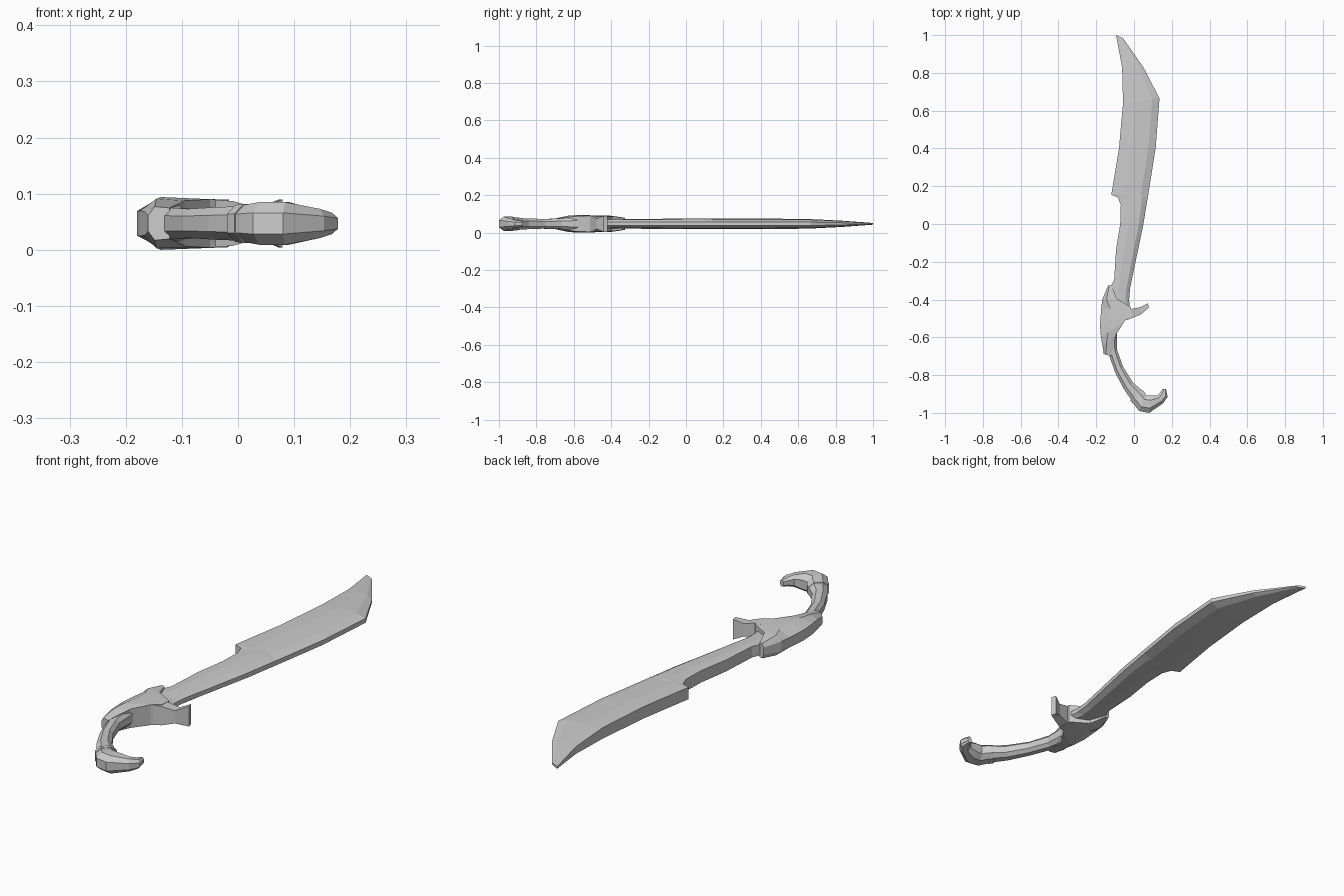
import bpy, bmesh

ZC = 0.047  # mid-plane height of the flat-lying sword


def loft(name, section, stations):
    """Loft a mirrored section through stations (left x,y, right x,y, half thickness)."""
    bm = bmesh.new()
    rings = []
    loop = section + [(t, -h) for t, h in reversed(section)]
    for lx, ly, rx, ry, half in stations:
        rings.append([bm.verts.new((lx + (rx - lx) * t, ly + (ry - ly) * t, ZC + h * half))
                      for t, h in loop])
    n = len(loop)
    for a, b in zip(rings, rings[1:]):
        for i in range(n):
            j = (i + 1) % n
            bm.faces.new((a[i], a[j], b[j], b[i]))
    bm.faces.new(rings[0])
    bm.faces.new(rings[-1])
    bmesh.ops.recalc_face_normals(bm, faces=bm.faces)
    mesh = bpy.data.meshes.new(name)
    bm.to_mesh(mesh)
    bm.free()
    obj = bpy.data.objects.new(name, mesh)
    bpy.context.collection.objects.link(obj)
    return obj


# Blade: thick flat spine on the left, bevelled cutting edge on the right
loft("blade", [(0, 0.9), (0.35, 1), (0.8, 0.85), (1, 0.35)], [
    (-0.10, -0.43, -0.022, -0.45, 0.024),
    (-0.122, -0.33, -0.026, -0.40, 0.025),
    (-0.105, -0.295, -0.02, -0.335, 0.026),
    (-0.095, -0.135, 0.022, -0.135, 0.027),
    (-0.073, 0.0, 0.05, 0.0, 0.028),
    (-0.07, 0.10, 0.066, 0.10, 0.028),
    (-0.085, 0.14, 0.073, 0.14, 0.028),
    (-0.12, 0.155, 0.076, 0.158, 0.028),
    (-0.08, 0.395, 0.115, 0.405, 0.028),
    (-0.058, 0.64, 0.135, 0.665, 0.026),
    (-0.063, 0.83, 0.05, 0.83, 0.017),
    (-0.095, 1.0, -0.058, 0.983, 0.005)])

# Guard: bevelled along its outer curve, flat on the inner side
loft("guard", [(0, 0.48), (0.3, 1), (1, 0.92)], [
    (-0.137, -0.325, -0.118, -0.325, 0.032),
    (-0.168, -0.40, -0.092, -0.395, 0.043),
    (-0.174, -0.45, -0.016, -0.44, 0.044),
    (-0.18, -0.535, -0.016, -0.485, 0.046),
    (-0.175, -0.60, -0.05, -0.515, 0.047),
    (-0.167, -0.645, -0.095, -0.585, 0.044),
    (-0.16, -0.688, -0.122, -0.70, 0.030)])

# Quillon: short spur, waisted in the middle
loft("quillon", [(0, 1), (1, 1)], [
    (-0.04, -0.445, -0.04, -0.51, 0.042),
    (-0.015, -0.45, -0.01, -0.498, 0.040),
    (0.035, -0.44, 0.038, -0.478, 0.027),
    (0.073, -0.42, 0.079, -0.442, 0.043)])

OCTAGON = [(0, 0.5), (0.27, 1), (0.73, 1), (1, 0.5)]

# Curved grip
loft("grip", OCTAGON, [
    (-0.155, -0.60, -0.09, -0.575, 0.036),
    (-0.13, -0.70, -0.09, -0.665, 0.028),
    (-0.10, -0.785, -0.058, -0.755, 0.026),
    (-0.053, -0.875, -0.005, -0.84, 0.029),
    (-0.005, -0.945, 0.053, -0.89, 0.031)])

# Pommel collar
loft("pommel_collar", OCTAGON, [
    (-0.02, -0.932, 0.036, -0.874, 0.033),
    (-0.006, -0.952, 0.055, -0.89, 0.035)])

# Hooked pommel
loft("pommel", OCTAGON, [
    (-0.012, -0.94, 0.05, -0.885, 0.032),
    (0.027, -0.99, 0.066, -0.907, 0.038),
    (0.08, -1.0, 0.095, -0.907, 0.038),
    (0.153, -0.95, 0.127, -0.907, 0.026),
    (0.178, -0.915, 0.14, -0.89, 0.019),
    (0.17, -0.875, 0.153, -0.873, 0.014)])
